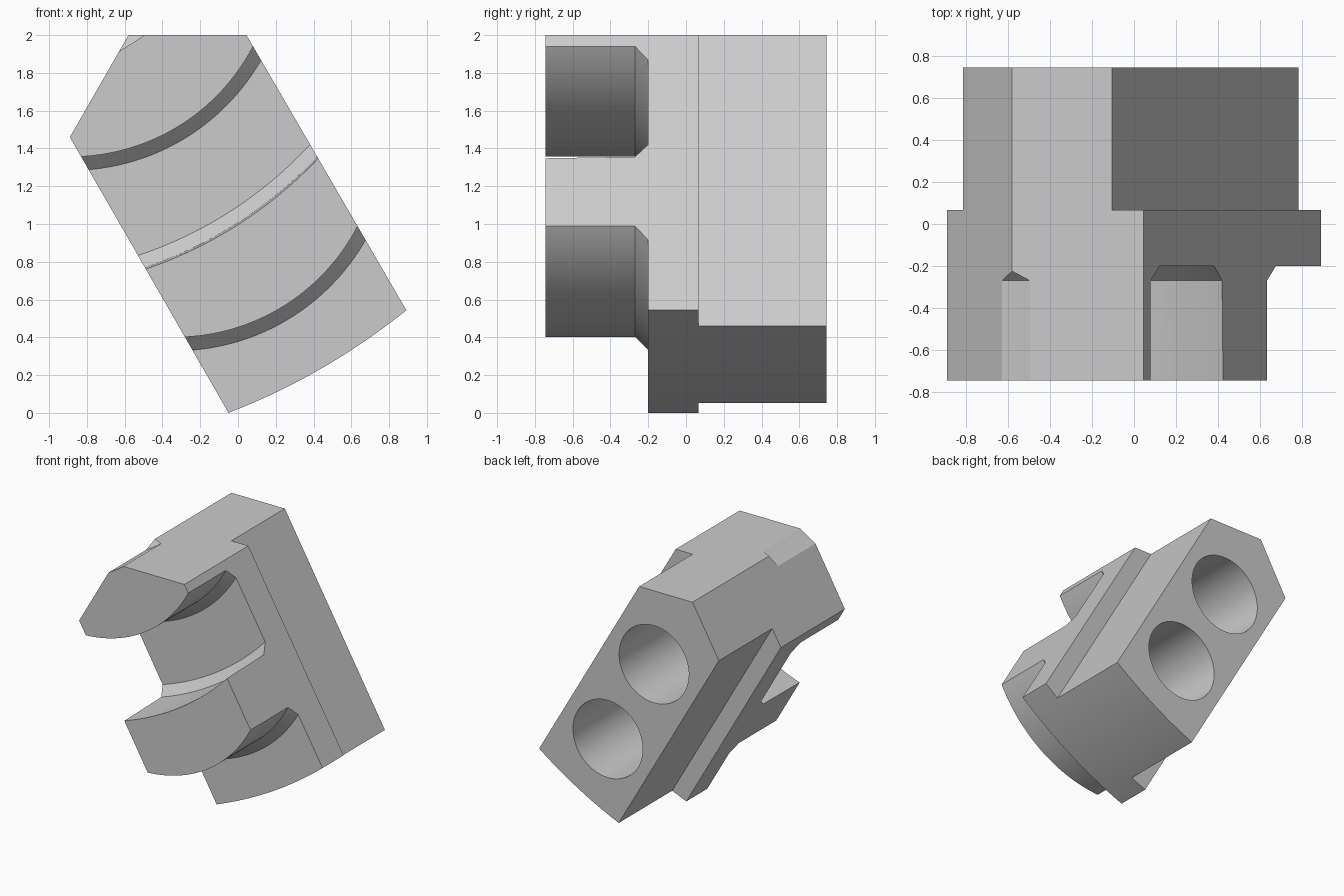
import bpy, bmesh, math
from mathutils import Vector

cube = bpy.data.objects.get("Cube")
if cube:
    bpy.data.objects.remove(cube, do_unlink=True)

WIDTH = 1.087
HALF = WIDTH / 2
BACK = 0.745
PITCH = 1.103      # spacing of the clamping teeth along the jaw
FILLET = 0.072     # sloped corner at the foot of each tooth
STEPS = 40

steel = bpy.data.materials.new("grey_steel")
steel.use_nodes = True
colour = (0.6, 0.6, 0.6, 1)
steel.diffuse_color = colour
steel.node_tree.nodes["Principled BSDF"].inputs["Base Color"].default_value = colour

ACROSS = Vector((math.cos(math.pi / 6), math.sin(math.pi / 6)))
ALONG = Vector((-ACROSS.y, ACROSS.x))


def place(s, h):
    """Jaw coordinates (across, along) to the tilted x, z plane."""
    return Vector((-0.05, 0)) + ACROSS * s + ALONG * h


def loft(name, sections):
    """Closed solid through (y, outline) sections with equal point counts."""
    bm = bmesh.new()
    rings = [[bm.verts.new((p.x, y, p.y)) for p in pts] for y, pts in sections]
    n = len(rings[0])
    for a, b in zip(rings, rings[1:]):
        for i in range(n):
            j = (i + 1) % n
            bm.faces.new((a[i], a[j], b[j], b[i]))
    bm.faces.new(rings[0])
    bm.faces.new(rings[-1])
    bmesh.ops.recalc_face_normals(bm, faces=bm.faces)
    mesh = bpy.data.meshes.new(name)
    bm.to_mesh(mesh)
    bm.free()
    mesh.materials.append(steel)
    ob = bpy.data.objects.new(name, mesh)
    bpy.context.collection.objects.link(ob)
    return ob


def spread(lo, hi):
    return [lo + (hi - lo) * i / STEPS for i in range(STEPS + 1)]


def arc(centre_s, centre_h, radius):
    """Arc bulging toward the foot of the jaw, as a height function."""
    return lambda s: centre_h - math.sqrt(radius ** 2 - (s - centre_s) ** 2)


def tooth_lower(index, grow):
    return arc(0.499, 1.433 + index * PITCH, 1.09 + grow)


def tooth_upper(index, grow):
    return arc(0.44, 3.085 + index * PITCH, 2.24 - grow)


def flat(h):
    return lambda s: h


def gap_outline(low, high):
    ss = spread(-0.1, WIDTH + 0.1)
    return [place(s, low(s)) for s in ss] + [place(s, high(s)) for s in reversed(ss)]


def gap(name, low, high):
    """Space between teeth, narrowing at its floor by the sloped corners."""
    levels = ((-0.9, -0.012), (-0.27, 0), (-0.2, FILLET))
    return loft(name, [(y, gap_outline(low(g), high(max(g, 0)))) for y, g in levels])


# Whole jaw block: curved foot, parallel flanks, sloped and flat top
foot = [place(s, -0.042 * (1 - ((s - HALF) / HALF) ** 2)) for s in spread(0, WIDTH)]
outline = foot + [Vector((0.045, 2)), Vector((-0.58, 2)), Vector((-0.89, 1.46))]
jaw = loft("chuck_jaw", [(-BACK, outline), (BACK, outline)])

# Gaps around the two curved clamping teeth
cutters = [
    gap("lower_gap", lambda g: flat(-0.5), lambda g: tooth_lower(0, g)),
    gap("middle_gap", lambda g: tooth_upper(0, g), lambda g: tooth_lower(1, g)),
    gap("top_corner_gap", lambda g: tooth_upper(1, max(g, 0)), lambda g: flat(3)),
]

# Side rebates that leave the guide flange
for name, lo, hi in (("left_rebate", -0.3, 0.135),
                     ("right_rebate", WIDTH - 0.135, WIDTH + 0.3)):
    box = [place(s, h) for s, h in ((lo, -1), (hi, -1), (hi, 3), (lo, 3))]
    cutters.append(loft(name, [(0.067, box), (1, box)]))

# Two blind bolt holes in the back
for name, h in (("lower_bolt_hole", 0.495), ("upper_bolt_hole", 1.315)):
    turns = [2 * math.pi * i / 64 for i in range(64)]
    circle = [place(HALF + 0.31 * math.cos(t), h + 0.31 * math.sin(t)) for t in turns]
    cutters.append(loft(name, [(0, circle), (1, circle)]))

bpy.ops.object.select_all(action="DESELECT")
bpy.context.view_layer.objects.active = jaw
jaw.select_set(True)
for cutter in cutters:
    mod = jaw.modifiers.new(cutter.name, "BOOLEAN")
    mod.operation = "DIFFERENCE"
    mod.solver = "EXACT"
    mod.object = cutter
    bpy.ops.object.modifier_apply(modifier=mod.name)
    bpy.data.objects.remove(cutter, do_unlink=True)

bpy.ops.object.shade_smooth_by_angle(angle=math.radians(20))
